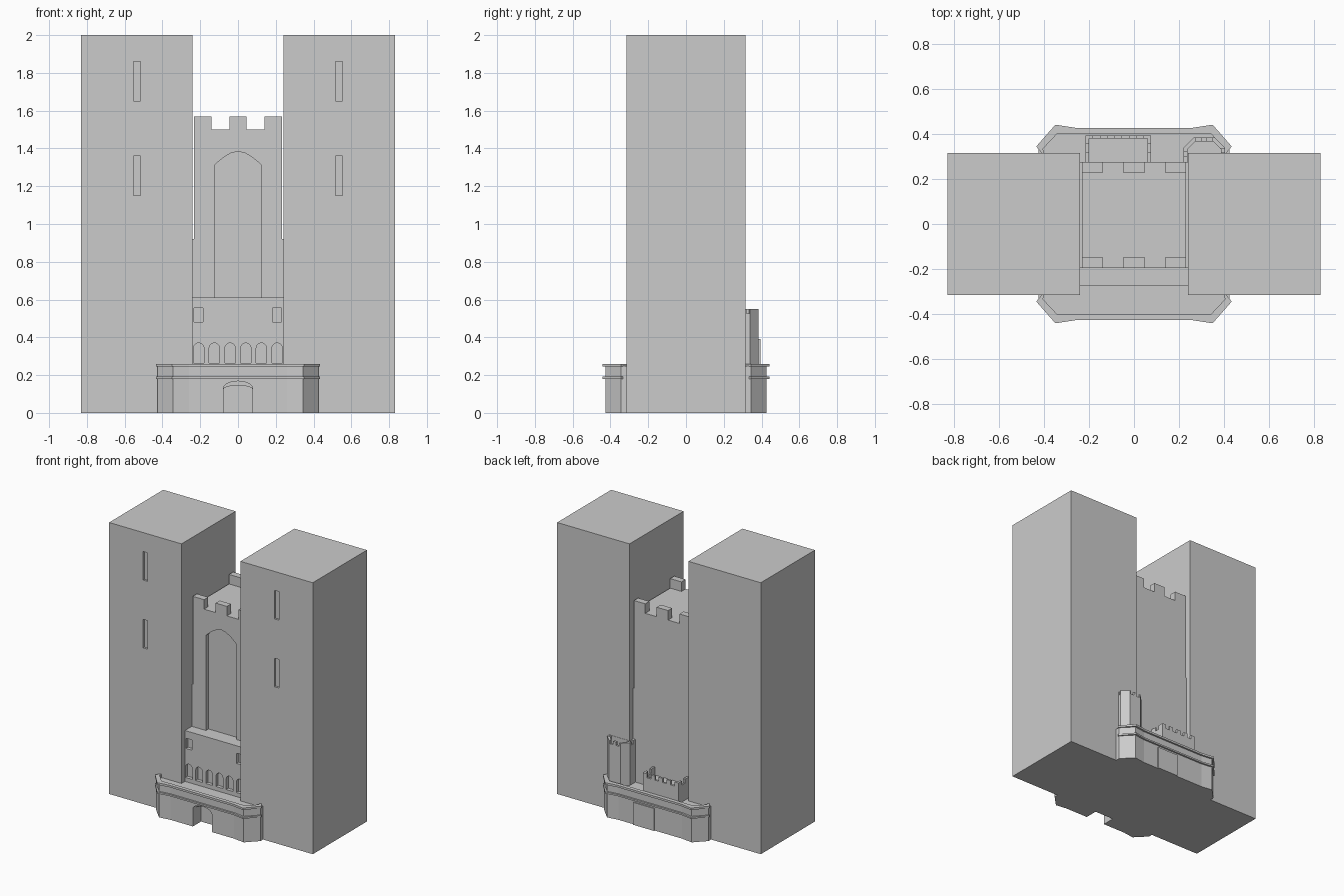
import bpy, bmesh, math

if "Cube" in bpy.data.objects:
    bpy.data.objects.remove(bpy.data.objects["Cube"])


def add_prism(bm, pts, a, b, axis='Z'):
    # extrude a plan (x,y) along z, or an elevation (x,z) along y
    place = (lambda p, t: (p[0], p[1], t)) if axis == 'Z' else (lambda p, t: (p[0], t, p[1]))
    lo = [bm.verts.new(place(p, a)) for p in pts]
    hi = [bm.verts.new(place(p, b)) for p in pts]
    faces = [bm.faces.new(lo), bm.faces.new(hi)]
    n = len(pts)
    for i in range(n):
        j = (i + 1) % n
        faces.append(bm.faces.new((lo[i], lo[j], hi[j], hi[i])))
    bmesh.ops.recalc_face_normals(bm, faces=faces)


def make(name, prisms):
    bm = bmesh.new()
    for p in prisms:
        add_prism(bm, *p)
    me = bpy.data.meshes.new(name)
    bm.to_mesh(me)
    bm.free()
    ob = bpy.data.objects.new(name, me)
    bpy.context.collection.objects.link(ob)
    return ob


def cut(ob, prisms):
    cutter = make("cutter", prisms)
    cutter.hide_render = True
    mod = ob.modifiers.new("cut", 'BOOLEAN')
    mod.operation, mod.solver, mod.object = 'DIFFERENCE', 'EXACT', cutter
    dg = bpy.context.evaluated_depsgraph_get()
    me = bpy.data.meshes.new_from_object(ob.evaluated_get(dg))
    ob.modifiers.clear()
    ob.data = me
    bpy.data.objects.remove(cutter)


def rect(x0, x1, y0, y1):
    return [(x0, y0), (x1, y0), (x1, y1), (x0, y1)]


def box(x0, x1, y0, y1, z0, z1):
    return (rect(x0, x1, y0, y1), z0, z1)


def arch(xc, hw, z0, spring, top, power=None, n=10):
    pts = [(xc - hw, z0), (xc + hw, z0)]
    for i in range(n + 1):
        t = math.cos(math.pi * i / n)
        h = math.sqrt(max(0, 1 - t * t)) if power is None else 1 - abs(t) ** power
        pts.append((xc + hw * t, spring + (top - spring) * h))
    return pts


# twin towers with narrow window slits
for name, s in (("left_tower", -1), ("right_tower", 1)):
    x0, x1 = sorted((0.24 * s, 0.83 * s))
    tower = make(name, [box(x0, x1, -0.315, 0.315, 0, 2)])
    c = 0.535 * s
    cut(tower, [(rect(c - 0.018, c + 0.018, z, z + 0.21), -0.4, -0.30, 'Y') for z in (1.15, 1.65)])

# central keep, slightly narrower above z 0.92, with tall arched recess
outline = [(-0.24, 0), (0.24, 0), (0.24, 0.92), (0.232, 0.92), (0.232, 1.5),
           (-0.232, 1.5), (-0.232, 0.92), (-0.24, 0.92)]
keep = make("central_keep", [(outline, -0.195, 0.275, 'Y')])
cut(keep, [(arch(0, 0.125, 0.61, 1.31, 1.385, 1.7), -0.3, -0.165, 'Y')])

# keep battlements
make("keep_merlons", [box(a, b, y, y + 0.048, 1.5, 1.57)
                      for a, b in ((-0.232, -0.14), (-0.046, 0.046), (0.14, 0.232))
                      for y in (-0.195, 0.227)])

# front gallery block with arcade and small windows
gallery = make("front_gallery", [box(-0.24, 0.24, -0.275, -0.195, 0, 0.61)])
holes = [(arch(-0.208 + 0.083 * i, 0.028, 0.265, 0.34, 0.37), -0.35, -0.25, 'Y') for i in range(6)]
holes += [(rect(c - 0.024, c + 0.024, 0.48, 0.555), -0.35, -0.25, 'Y') for c in (-0.208, 0.206)]
cut(gallery, holes)


def plan(half, s, wall=0.315, inner=0.275):
    # symmetric terrace plan, fitted between the two towers
    side = half + [(-x, y) for x, y in reversed(half)]
    pts = side + [(0.24, -wall), (0.24, -inner), (-0.24, -inner), (-0.24, -wall)]
    return [(x, -y * s) for x, y in pts]


# terraces with two ledges, front and back
BODY = [(-0.425, -0.315), (-0.425, -0.345), (-0.345, -0.427), (-0.26, -0.415)]
LEDGE = [(-0.41, -0.315), (-0.435, -0.345), (-0.35, -0.442), (-0.26, -0.428)]
INNER = [(-0.40, -0.31), (-0.405, -0.335), (-0.342, -0.402), (-0.26, -0.40)]
for name, s in (("front", -1), ("back", 1)):
    body = make(name + "_terrace", [(plan(BODY, s), 0, 0.247)])
    if s < 0:
        # stepped arched doorway
        cut(body, [(arch(0, 0.077, -0.1, 0.13, 0.168), -0.5, -0.375, 'Y')])
        cut(body, [(arch(0, 0.077, -0.1, 0.125, 0.145), -0.5, -0.32, 'Y')])
    cut(body, [(plan(INNER, s, 0.31, 0.27), 0.235, 0.4)])
    make(name + "_lower_ledge", [(plan(LEDGE, s), 0.18, 0.192)])
    rim = make(name + "_rim", [(plan(LEDGE, s), 0.245, 0.26)])
    cut(rim, [(plan(INNER, s, 0.31, 0.27), 0.2, 0.4)])

# back door panel
make("back_door_panel", [box(-0.035, 0.135, 0.41, 0.423, 0, 0.165)])

# crenellated porch on the back terrace
porch = make("back_porch", [box(-0.215, 0.075, 0.275, 0.395, 0.235, 0.39)])
cut(porch, [box(-0.2, 0.06, 0.25, 0.38, 0.33, 0.5)])
gaps = [box(-0.183 + 0.0645 * i, -0.151 + 0.0645 * i, 0.37, 0.42, 0.36, 0.5) for i in range(4)]
gaps += [box(a, b, 0.32, 0.355, 0.36, 0.5) for a, b in ((-0.25, -0.19), (0.05, 0.1))]
cut(porch, gaps)

# corner turret on the back terrace
OUT = [(0.22, 0.275), (0.24, 0.275), (0.24, 0.315), (0.405, 0.315), (0.405, 0.34),
       (0.36, 0.385), (0.265, 0.385), (0.22, 0.34)]
IN = [(0.238, 0.25), (0.242, 0.25), (0.242, 0.317), (0.387, 0.317), (0.387, 0.333),
      (0.352, 0.368), (0.273, 0.368), (0.238, 0.333)]
turret = make("back_turret", [(OUT, 0.235, 0.55)])
cut(turret, [(IN, 0.48, 0.7)])
cut(turret, [box(a, a + 0.025, 0.35, 0.42, 0.525, 0.7) for a in (0.275, 0.325)]
    + [box(0.39 - 0.01, 0.42, 0.32, 0.335, 0.525, 0.7), box(0.2, 0.239, 0.3, 0.32, 0.525, 0.7)])
